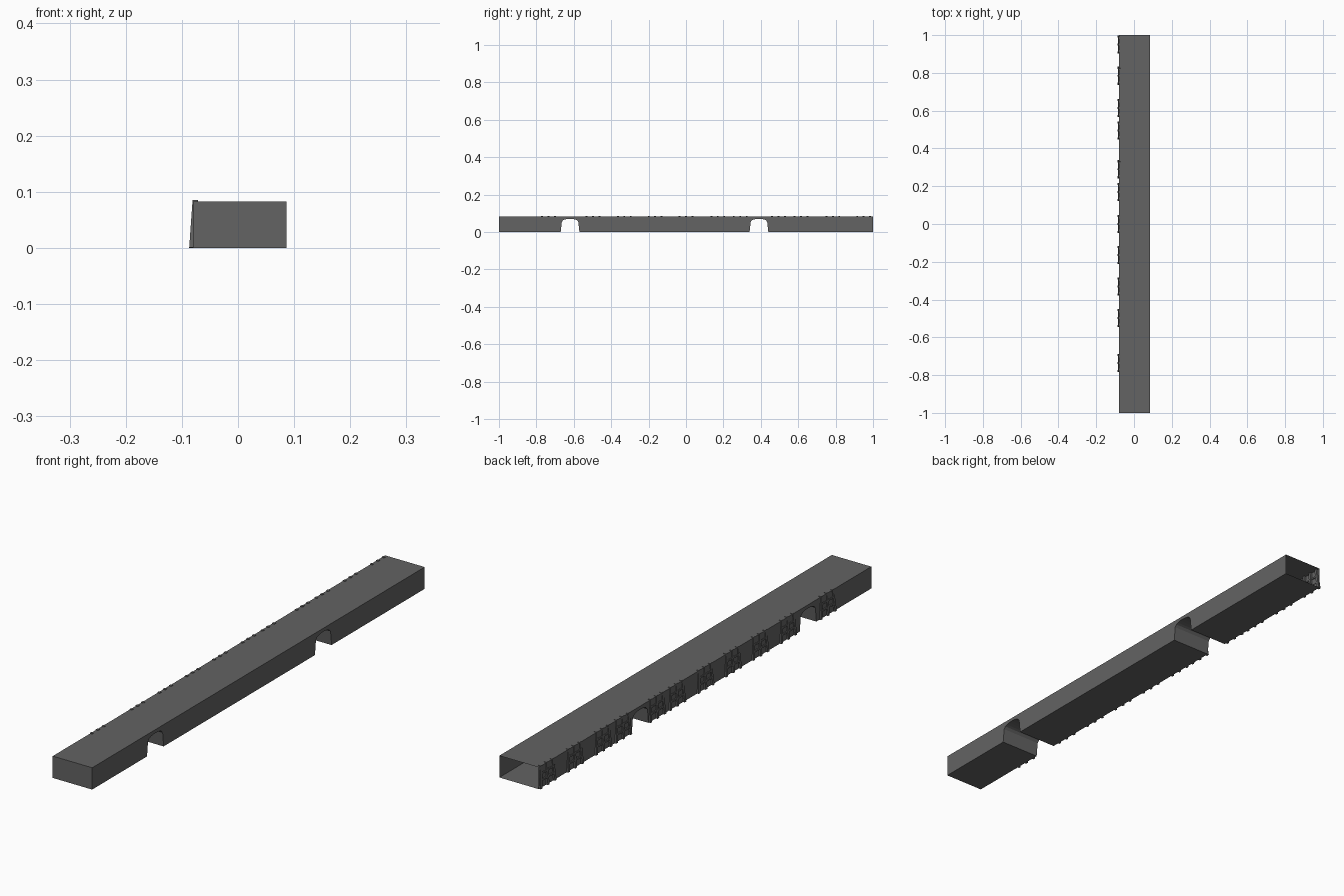
import bpy, bmesh, math

if "Cube" in bpy.data.objects:
    bpy.data.objects.remove(bpy.data.objects["Cube"])

grey = bpy.data.materials.new("dark_grey")
grey.diffuse_color = (0.125, 0.125, 0.125, 1)
grey.use_nodes = True
grey.node_tree.nodes["Principled BSDF"].inputs["Base Color"].default_value = grey.diffuse_color

X0, X1, H = -0.08, 0.086, 0.083
NOTCHES = (-0.62, 0.39)


def finish(name, bm):
    mesh = bpy.data.meshes.new(name)
    bm.to_mesh(mesh)
    bm.free()
    mesh.materials.append(grey)
    ob = bpy.data.objects.new(name, mesh)
    bpy.context.collection.objects.link(ob)
    return ob


# Hollow wall: side profile with two arched drains, extruded across, back end open
profile = [(-1, 0)]
for c in NOTCHES:
    profile += [(c - 0.05, 0), (c - 0.044, 0.054)]
    for i in range(1, 8):
        a = math.pi * (1 - i / 8)
        profile.append((c + 0.04 * math.cos(a), 0.058 + 0.012 * math.sin(a)))
    profile += [(c + 0.044, 0.054), (c + 0.05, 0)]
profile += [(1, 0), (1, H), (-1, H)]

bm = bmesh.new()
face = bm.faces.new([bm.verts.new((X0, y, z)) for y, z in profile])
ext = bmesh.ops.extrude_face_region(bm, geom=[face])
for v in ext["geom"]:
    if isinstance(v, bmesh.types.BMVert):
        v.co.x = X1
bmesh.ops.recalc_face_normals(bm, faces=bm.faces)
end = [f for f in bm.faces if all(v.co.y > 0.999 for v in f.verts)]
bmesh.ops.delete(bm, geom=end, context='FACES_ONLY')
finish("wall_body", bm)


def bar(bm, y0, z0, y1, z1, half, depth):
    """Thin bar on the sloping left face, leaning with the frame."""
    def slope(z):
        return -0.087 + 0.006 * z / 0.085
    dy, dz = y1 - y0, z1 - z0
    n = math.hypot(dy, dz)
    oy, oz = -dz / n * half, dy / n * half
    vs = []
    for d in (0, depth):
        for y, z in ((y0 - oy, z0 - oz), (y1 - oy, z1 - oz),
                     (y1 + oy, z1 + oz), (y0 + oy, z0 + oz)):
            z = min(max(z, 0), 0.085)
            vs.append(bm.verts.new((slope(z) + d, min(y, 1), z)))
    for q in ((0, 1, 2, 3), (7, 6, 5, 4), (0, 4, 5, 1),
              (1, 5, 6, 2), (2, 6, 7, 3), (3, 7, 4, 0)):
        bm.faces.new([vs[i] for i in q])


# Groups of three leaning posts with cross bars, skipping the drains
bm = bmesh.new()
for c in (0.95, 0.785, 0.615, 0.495, 0.29, 0.17, 0.0, -0.165, -0.33, -0.497, -0.735):
    posts = []
    for o in (-0.043, 0, 0.043):
        y = c + o
        if all(abs(y - n) > 0.052 for n in NOTCHES):
            posts.append(y)
            bar(bm, y, 0, c + o * 0.8, 0.085, 0.005, 0.01)
    # cross bars between the outer posts
    if len(posts) > 1:
        for z in (0.03, 0.055):
            bar(bm, posts[0], z, posts[-1], z, 0.003, 0.007)
bmesh.ops.recalc_face_normals(bm, faces=bm.faces)
finish("leaning_posts", bm)
